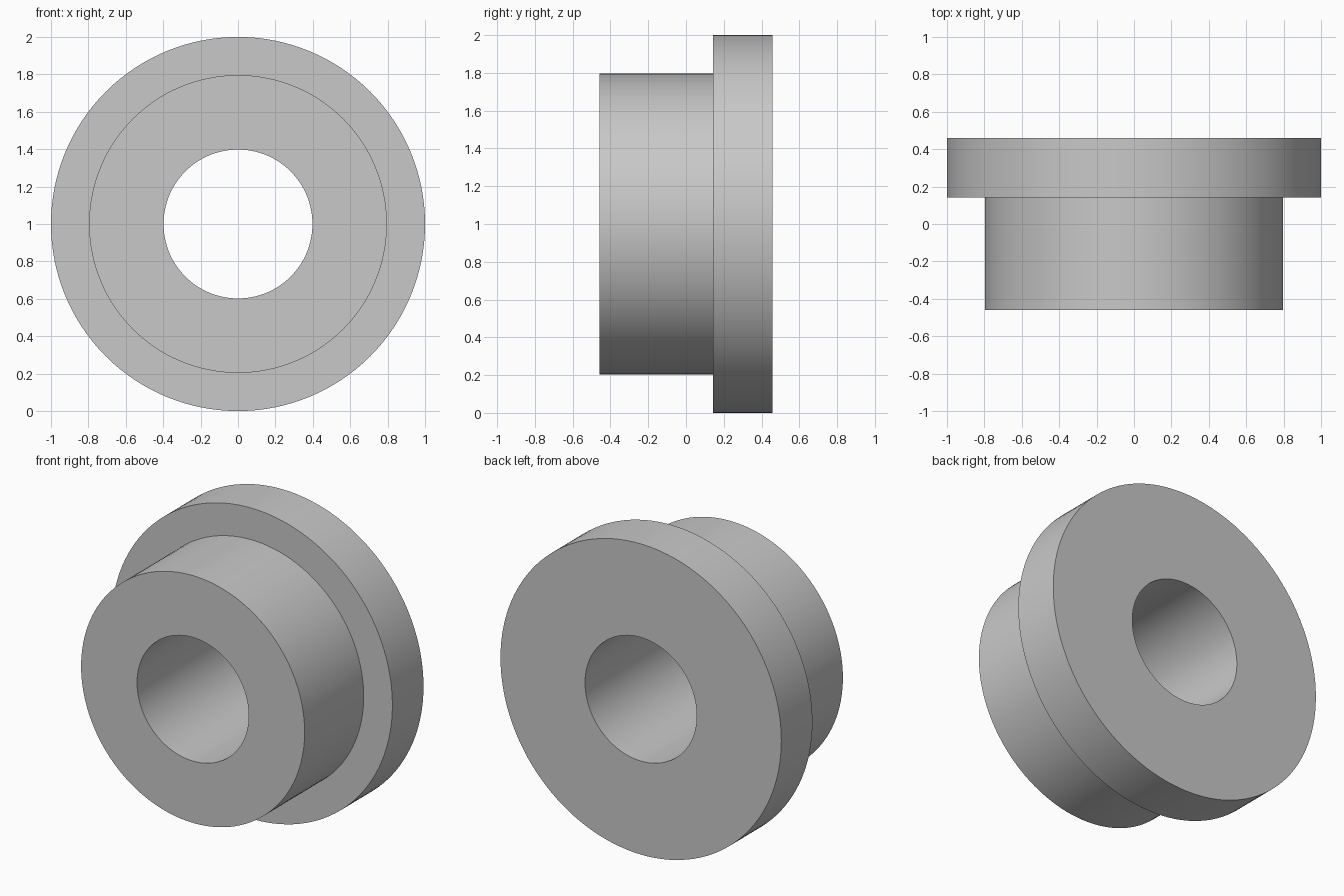
import bpy
import bmesh
import math
from mathutils import Matrix, Vector

cube = bpy.data.objects.get("Cube")
if cube:
    bpy.data.objects.remove(cube, do_unlink=True)

SEGMENTS = 128
BORE, BODY, FLANGE = 0.398, 0.796, 1.0    # radii
FRONT, STEP, BACK = -0.459, 0.142, 0.459  # positions along y

# Plain grey material
grey = bpy.data.materials.new("plain_grey")
grey.use_nodes = True
colour = (0.58, 0.58, 0.58, 1)
grey.diffuse_color = colour
grey.node_tree.nodes["Principled BSDF"].inputs["Base Color"].default_value = colour

# Closed half section (radius, y), turned around the bore axis
section = [(BORE, FRONT), (BODY, FRONT), (BODY, STEP),
           (FLANGE, STEP), (FLANGE, BACK), (BORE, BACK)]
bm = bmesh.new()
rings = []
for i in range(SEGMENTS):
    turn = Matrix.Rotation(math.tau * i / SEGMENTS, 3, 'Y')
    rings.append([bm.verts.new(turn @ Vector((r, y, 0))) for r, y in section])
for i, ring in enumerate(rings):
    following = rings[(i + 1) % SEGMENTS]
    for j in range(len(section)):
        k = (j + 1) % len(section)
        bm.faces.new((ring[j], ring[k], following[k], following[j]))
bmesh.ops.recalc_face_normals(bm, faces=bm.faces)

mesh = bpy.data.meshes.new("flanged_bushing")
bm.to_mesh(mesh)
bm.free()
mesh.materials.append(grey)
bushing = bpy.data.objects.new("flanged_bushing", mesh)
bushing.location.z = FLANGE
bpy.context.collection.objects.link(bushing)

# Smooth round walls with crisp rims
bpy.ops.object.select_all(action='DESELECT')
bushing.select_set(True)
bpy.context.view_layer.objects.active = bushing
bpy.ops.object.shade_smooth_by_angle(angle=math.radians(30))
